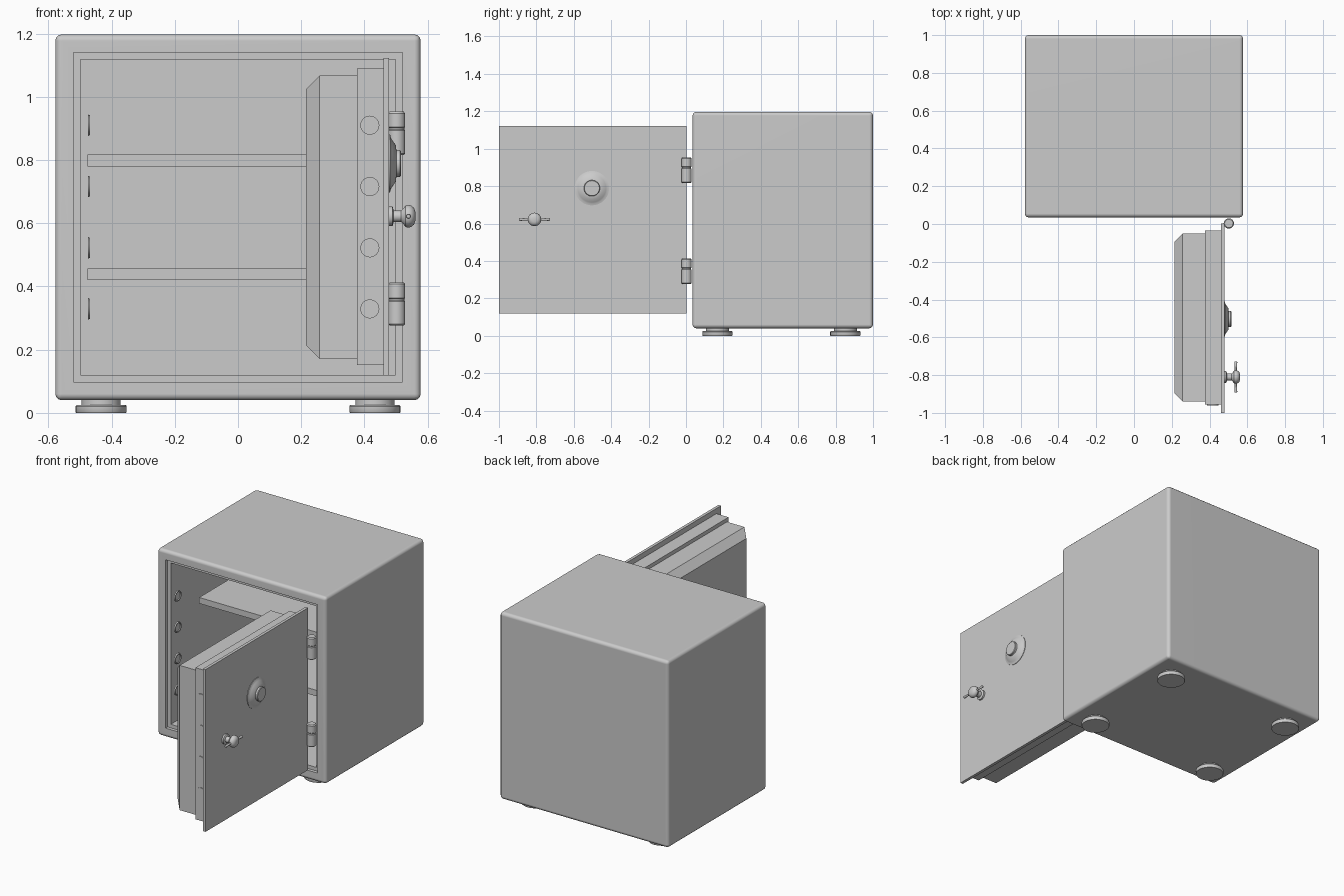
import bpy, bmesh, math
from mathutils import Matrix, Vector

if "Cube" in bpy.data.objects:
    bpy.data.objects.remove(bpy.data.objects["Cube"])

grey = bpy.data.materials.new("steel_grey")
grey.diffuse_color = (0.6, 0.6, 0.6, 1)
grey.use_nodes = True
grey.node_tree.nodes["Principled BSDF"].inputs["Base Color"].default_value = grey.diffuse_color


def finish(bm, name, angle=35):
    bmesh.ops.recalc_face_normals(bm, faces=bm.faces)
    me = bpy.data.meshes.new(name)
    bm.to_mesh(me)
    bm.free()
    me.materials.append(grey)
    ob = bpy.data.objects.new(name, me)
    bpy.context.collection.objects.link(ob)
    bpy.ops.object.select_all(action='DESELECT')
    ob.select_set(True)
    bpy.context.view_layer.objects.active = ob
    bpy.ops.object.shade_smooth_by_angle(angle=math.radians(angle))
    return ob


def box_mesh(lo, hi):
    lo, hi = Vector(lo), Vector(hi)
    bm = bmesh.new()
    bmesh.ops.create_cube(bm, size=1, matrix=Matrix.Translation((lo + hi) / 2)
                          @ Matrix.Diagonal((*(hi - lo), 1)))
    return bm


def box(name, lo, hi):
    return finish(box_mesh(lo, hi), name)


def bridge(bm, rings):
    n = len(rings[0])
    for a, b in zip(rings, rings[1:]):
        for i in range(n):
            j = (i + 1) % n
            bm.faces.new((a[i], a[j], b[j], b[i]))
    bm.faces.new(rings[0])
    bm.faces.new(rings[-1])


def lathe(name, profile, origin, axis, sides=32):
    """Turned part: (radius, height) profile along an axis."""
    bm = bmesh.new()
    m = Matrix.Translation(origin) @ Vector(axis).to_track_quat('Z', 'Y').to_matrix().to_4x4()
    angles = [2 * math.pi * i / sides for i in range(sides)]
    bridge(bm, [[bm.verts.new(m @ Vector((r * math.cos(a), r * math.sin(a), h)))
                 for a in angles] for r, h in profile])
    return finish(bm, name)


# Body: rounded block with a stepped door frame and a hollow interior
bm = box_mesh((-0.578, 0.035, 0.04), (0.578, 1.0, 1.197))
bmesh.ops.bevel(bm, geom=bm.edges[:], offset=0.02, segments=3, profile=0.5, affect='EDGES')
bm.normal_update()
face = max((f for f in bm.faces if f.normal.y < -0.99), key=lambda f: f.calc_area())
for inset, depth in ((0.053, 0.02), (0.031, 0.845)):
    bmesh.ops.inset_individual(bm, faces=[face], thickness=inset)
    face = bmesh.ops.extrude_discrete_faces(bm, faces=[face])["faces"][0]
    bmesh.ops.translate(bm, verts=face.verts[:], vec=(0, depth, 0))
body = finish(bm, "safe_body")
body.modifiers.new("weighted_normals", 'WEIGHTED_NORMAL').keep_sharp = True

# Shelves
for i, z in enumerate((0.42, 0.78)):
    box(f"shelf_{i + 1}", (-0.476, 0.30, z), (0.476, 0.905, z + 0.037))

# Feet
for x in (-0.433, 0.433):
    for y in (0.168, 0.852):
        lathe("foot", [(0.079, 0), (0.081, 0.003), (0.081, 0.021), (0.078, 0.025),
                       (0.062, 0.025), (0.062, 0.045)], (x, y, 0), (0, 0, 1))

# Door, swung open: front plate, rim and chamfered inner core
box("door_plate", (0.46, -1.0, 0.118), (0.478, 0.003, 1.122))
box("door_rim", (0.377, -0.955, 0.152), (0.461, -0.035, 1.09))
bm = bmesh.new()
rings = []
for x, c in ((0.378, 0), (0.258, 0), (0.215, 0.043)):
    y0, y1, z0, z1 = -0.94 + c, -0.05 - c, 0.171 + c, 1.067 - c
    rings.append([bm.verts.new((x, y, z)) for y, z in ((y0, z0), (y1, z0), (y1, z1), (y0, z1))])
bridge(bm, rings)
finish(bm, "door_core")

# Locking bolts on the door edge and their sockets in the left wall
for z in (0.329, 0.522, 0.716, 0.91):
    lathe("lock_bolt", [(0.03, 0), (0.03, 0.015)], (0.417, -0.945, z), (0, -1, 0))
    lathe("bolt_socket", [(0.034, 0), (0.031, 0.007), (0.025, 0.007), (0.025, 0.001)],
          (-0.4745, 0.085, z), (1, 0, 0))

# Hinge barrels with a groove between the two knuckles
for z in (0.276, 0.816):
    lathe("hinge", [(0.022, 0), (0.027, 0.005), (0.027, 0.077), (0.024, 0.08),
                    (0.024, 0.085), (0.027, 0.088), (0.027, 0.131), (0.022, 0.137)],
          (0.502, 0.003, z), (0, 0, 1))

# Combination dial
lathe("dial", [(0.092, -0.002), (0.092, 0.003), (0.083, 0.005), (0.075, 0.009), (0.058, 0.021),
               (0.043, 0.023), (0.043, 0.034), (0.040, 0.037)],
      (0.478, -0.503, 0.789), (1, 0, 0), 40)

# Handle: turned knob with a thin crossbar
lathe("handle_knob", [(0.031, -0.002), (0.031, 0.010), (0.028, 0.012), (0.018, 0.014),
                      (0.018, 0.038), (0.026, 0.046), (0.034, 0.052), (0.036, 0.060),
                      (0.034, 0.070), (0.026, 0.079), (0.014, 0.083)],
      (0.478, -0.81, 0.622), (1, 0, 0))
for s in (-1, 1):
    lathe("handle_bar", [(0.005, 0), (0.006, 0.05), (0.008, 0.079), (0.006, 0.083)],
          (0.539, -0.81, 0.622), (0, s, 0), 16)
